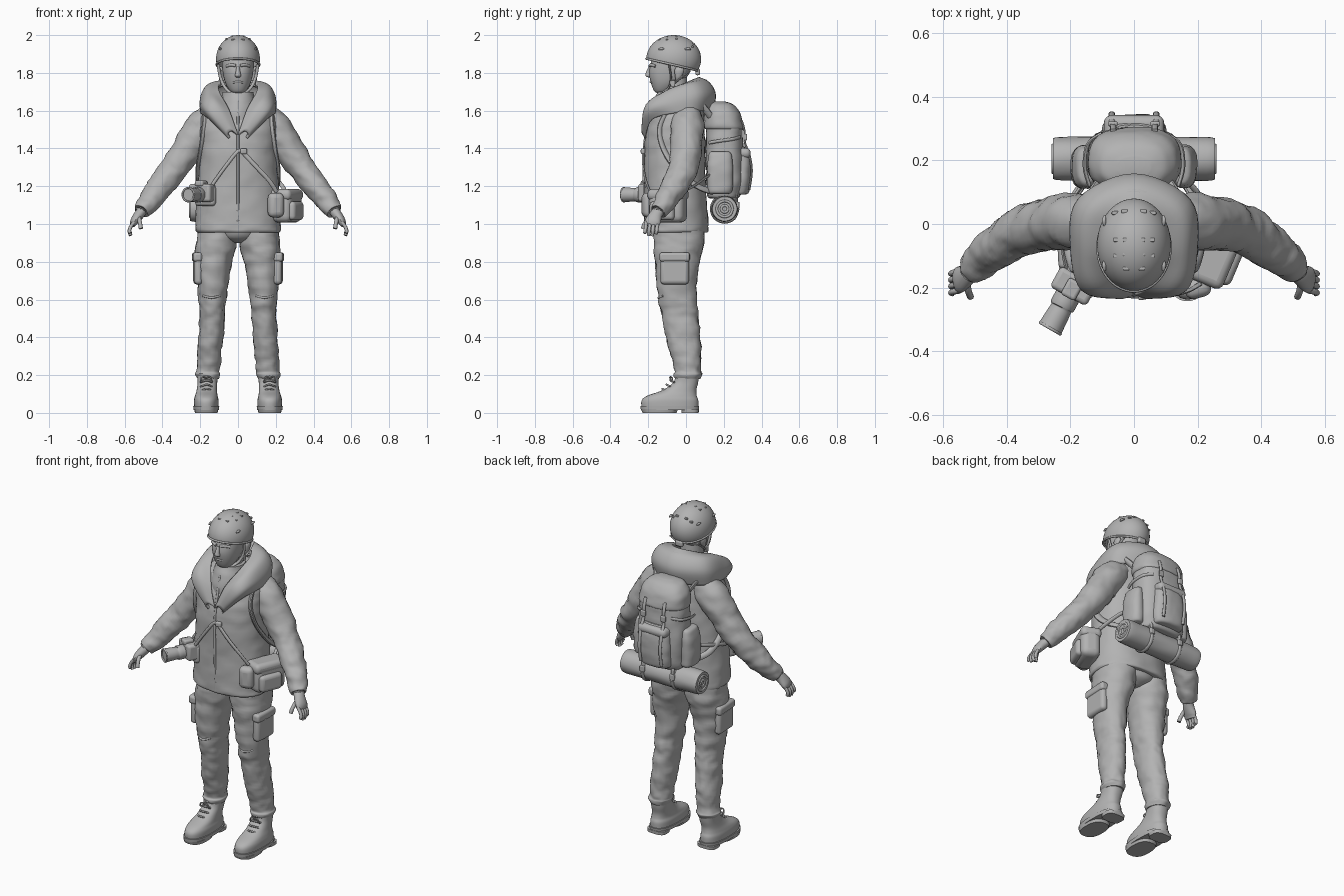
import bpy, bmesh, math
from mathutils import Vector, Matrix, noise

grey = bpy.data.materials.new("plain_grey")
grey.diffuse_color = (0.45, 0.45, 0.45, 1)


def finish(name, bm):
    bmesh.ops.recalc_face_normals(bm, faces=bm.faces)
    me = bpy.data.meshes.new(name)
    bm.to_mesh(me)
    bm.free()
    me.materials.append(grey)
    ob = bpy.data.objects.new(name, me)
    bpy.context.collection.objects.link(ob)
    return ob


def smooth_path(pts, steps):
    """Catmull-Rom through tuples of any length."""
    out = []
    for i in range(len(pts) - 1):
        p = [pts[max(i - 1, 0)], pts[i], pts[i + 1], pts[min(i + 2, len(pts) - 1)]]
        for k in range(steps):
            t = k / steps
            out.append([0.5 * (2 * b + (c - a) * t + (2 * a - 5 * b + 4 * c - d) * t * t
                        + (3 * b - a - 3 * c + d) * t ** 3) for a, b, c, d in zip(*p)])
    return out + [list(pts[-1])]


def loft(name, rings, power=2, sides=32, steps=6, along=False, folds=0, s=1):
    """Skin rings (x, y, z, rx, ry); level rings, or square to the path if along."""
    rows = smooth_path(rings, steps)
    cen = [Vector((s * r[0], r[1], r[2])) for r in rows]
    bm, grid, u = bmesh.new(), [], None
    for i, r in enumerate(rows):
        U, V = Vector((1, 0, 0)), Vector((0, 1, 0))
        if along:
            t = (cen[min(i + 1, len(cen) - 1)] - cen[max(i - 1, 0)]).normalized()
            if u is None:
                u = t.cross(V if abs(t.y) < 0.9 else U)
            u = (u - t * u.dot(t)).normalized()
            U, V = u, u.cross(t)
        ring = []
        for k in range(sides):
            a = 2 * math.pi * k / sides
            c, q = math.cos(a), math.sin(a)
            n = (abs(c) ** power + abs(q) ** power) ** (-1 / power)
            off = U * (c * n * max(r[3], 0.001)) + V * (q * n * max(r[4], 0.001))
            p = cen[i] + off
            if folds:
                f = noise.noise(Vector((p.x * 9, p.y * 9, p.z * 20))) + 0.5 * noise.noise(p * 35)
                p += off.normalized() * folds * f
            ring.append(bm.verts.new(p))
        grid.append(ring)
    for a, b in zip(grid, grid[1:]):
        for k in range(sides):
            bm.faces.new((a[k], a[(k + 1) % sides], b[(k + 1) % sides], b[k]))
    bm.faces.new(grid[0])
    bm.faces.new(grid[-1])
    return finish(name, bm)


def tube(name, pts, r, r2=None, s=1):
    return loft(name, [(*p, r, r2 or r) for p in pts], sides=10, steps=6, along=True, s=s)


def sheet(name, curves, thick, closed=False):
    """Surface through several curves, thickened."""
    bm = bmesh.new()
    g = [[bm.verts.new(p) for p in c] for c in curves]
    for a, b in zip(g, g[1:]):
        for k in range(len(a) if closed else len(a) - 1):
            j = (k + 1) % len(a)
            bm.faces.new((a[k], a[j], b[j], b[k]))
    bmesh.ops.remove_doubles(bm, verts=bm.verts, dist=1e-5)
    ob = finish(name, bm)
    m = ob.modifiers.new("thick", 'SOLIDIFY')
    m.thickness = thick
    return ob


def box(name, at, size, rz=0, bevel=0.02, rx=0):
    bm = bmesh.new()
    bmesh.ops.create_cube(bm, size=1)
    rot = Matrix.Rotation(rz, 4, 'Z') @ Matrix.Rotation(rx, 4, 'X')
    bm.transform(Matrix.Translation(at) @ rot @ Matrix.Diagonal((*size, 1)))
    ob = finish(name, bm)
    m = ob.modifiers.new("round", 'BEVEL')
    m.width, m.segments = min(bevel, min(size) * 0.45), 4
    return ob


# --- head, neck and face
loft("head", [(0, -.13, 1.692, .015, .015), (0, -.125, 1.702, .04, .042), (0, -.105, 1.745, .066, .08),
              (0, -.088, 1.80, .08, .107), (0, -.075, 1.86, .085, .11), (0, -.07, 1.92, .08, .1)], 2.2)
loft("neck", [(0, -.05, 1.56, .065, .065), (0, -.06, 1.78, .06, .065)])
loft("nose", [(0, -.185, 1.835, .008, .012), (0, -.197, 1.80, .013, .016), (0, -.197, 1.783, .017, .016),
              (0, -.19, 1.775, .006, .006)], sides=12)
tube("mouth", [(-.025, -.178, 1.75), (0, -.187, 1.752), (.025, -.178, 1.75)], .006)
for s in (1, -1):
    tube("brow", [(.012, -.191, 1.838), (.035, -.182, 1.842), (.06, -.16, 1.835)], .008, s=s)
    loft("ear", [(.083, -.045, 1.76, .006, .01), (.088, -.04, 1.78, .012, .018), (.09, -.035, 1.815, .014, .026),
                 (.088, -.035, 1.835, .006, .014)], sides=14, s=s)

# --- helmet with lower back rim, slots and chin straps
curves = []
for i in range(25):
    row = []
    for k in range(48):
        a = 2 * math.pi * k / 48
        lim = math.radians(104 + 15 * math.sin(a))
        t = lim * i / 24
        row.append((.116 * math.sin(t) * math.cos(a), -.065 + .145 * math.sin(t) * math.sin(a),
                    1.873 + .127 * math.cos(t)))
    curves.append(row)
sheet("helmet", curves, .012, True)
tube("helmet_rim", curves[-1] + curves[-1][:1], .006)
for s in (1, -1):
    for x, y, z in ((.025, -.05, 1.996), (.055, -.05, 1.985), (.025, -.095, 1.992), (.055, -.1, 1.979),
                    (.025, -.14, 1.979), (.03, .04, 1.958), (.06, .035, 1.943)):
        box("helmet_slot", (s * x, y, z - .004), (.02, .012, .01), bevel=.003)
    for y in (-.13, -.06, .01):
        loft("side_vent", [(.092, y - .016, 1.925, .004, .004), (.094, y, 1.928, .007, .007),
                           (.092, y + .016, 1.925, .004, .004)], sides=10, along=True, s=s)
    tube("chin_strap", [(.105, -.09, 1.845), (.094, -.08, 1.78), (.07, -.09, 1.725), (.035, -.125, 1.695),
                        (0, -.14, 1.689)], .008, .005, s)
    tube("rear_strap", [(.09, .02, 1.81), (.093, -.03, 1.77), (.08, -.075, 1.735)], .008, .005, s)
    box("strap_buckle", (s * .088, -.07, 1.745), (.014, .025, .035), bevel=.004)
box("helmet_dial", (0, .062, 1.805), (.05, .025, .035), bevel=.01)

# --- jacket body, inner collar and hood
loft("jacket", [(0, -.05, .955, .205, .15), (0, -.05, .96, .222, .168), (0, -.052, 1.0, .224, .17),
                (0, -.058, 1.2, .214, .162), (0, -.06, 1.4, .2, .162), (0, -.052, 1.53, .2, .148),
                (0, -.035, 1.62, .17, .125), (0, -.03, 1.68, .1, .09)], 2.3, 56, 8, folds=.006)
loft("inner_collar", [(0, -.08, 1.46, .1, .115), (0, -.08, 1.58, .1, .112), (0, -.075, 1.65, .09, .098),
                      (0, -.07, 1.70, .08, .082)], folds=.004)
tube("zip_placket", [(0, -.214, .97), (0, -.222, 1.2), (0, -.222, 1.4), (0, -.2, 1.53), (0, -.17, 1.65)], .007)
half = (((.006, -.212, 1.47), (.05, -.185, 1.59), (.1, -.1, 1.69), (.09, .0, 1.735), (0, .065, 1.765)),
        ((.035, -.222, 1.49), (.115, -.2, 1.625), (.155, -.1, 1.69), (.14, .04, 1.735), (0, .115, 1.74)),
        ((.05, -.22, 1.48), (.155, -.2, 1.60), (.185, -.08, 1.645), (.165, .07, 1.68), (0, .145, 1.68)),
        ((.04, -.212, 1.46), (.14, -.175, 1.56), (.185, -.05, 1.59), (.16, .06, 1.60), (0, .125, 1.60)))
rows = [smooth_path(list(h) + [(-x, y, z) for x, y, z in reversed(h[:-1])], 6) for h in half]
columns = [smooth_path(c, 5) for c in zip(*rows)]
sheet("hood", list(zip(*columns)), -.014)
tube("hood_fold", [(-.13, -.02, 1.7), (-.1, .06, 1.735), (0, .1, 1.752), (.1, .06, 1.735), (.13, -.02, 1.7)], .014)

# --- sleeves, hands, trousers and boots
loft("trouser_seat", [(0, -.035, .9, .04, .07), (0, -.035, .93, .12, .125), (0, -.04, 1.0, .2, .14)], folds=.004)
for s in (1, -1):
    loft("sleeve", [(.1, .005, 1.575, .07, .07), (.185, .008, 1.515, .09, .088), (.265, .0, 1.40, .082, .082),
                    (.345, -.02, 1.285, .074, .076), (.41, -.06, 1.2, .068, .07), (.465, -.1, 1.13, .06, .06),
                    (.505, -.14, 1.07, .047, .047), (.508, -.143, 1.066, .036, .036)],
         sides=32, steps=8, along=True, folds=.009, s=s)
    loft("palm", [(.50, -.135, 1.08, .026, .03), (.523, -.158, 1.05, .027, .034), (.548, -.175, 1.015, .022, .042),
                  (.558, -.18, .99, .012, .036)], sides=16, along=True, s=s)
    for k in range(4):
        y, low = -.21 + .02 * k, (.955, .94, .938, .95)[k]
        tube("finger", [(.55, y, 1.01), (.568, y - .003, .985), (.575, y - .006, .962), (.568, y - .008, low)],
             .0095, s=s)
    tube("thumb", [(.525, -.175, 1.045), (.522, -.205, 1.02), (.517, -.222, .995), (.514, -.228, .975)], .011, s=s)

    loft("trouser_leg", [(.11, -.035, 1.0, .1, .125), (.115, -.036, .9, .108, .133), (.13, -.048, .77, .094, .113),
                         (.135, -.044, .6, .073, .1), (.138, -.03, .5, .066, .095), (.148, -.008, .35, .065, .086),
                         (.158, .01, .23, .061, .07), (.16, .01, .205, .066, .074), (.16, .01, .18, .058, .064)],
         2.1, 36, 9, folds=.009, s=s)
    box("cargo_pocket", (s * .212, -.06, .755), (.045, .15, .15), s * -.05, .02)
    box("pocket_flap", (s * .216, -.06, .825), (.05, .16, .05), s * -.05, .015)
    tube("knee_seam", [(.095, -.125, .62), (.14, -.146, .61), (.185, -.12, .62)], .006, s=s)

    x = .168
    loft("boot", [(x, -.085, .025, .064, .15), (x, -.085, .065, .065, .15), (x, -.075, .09, .06, .132),
                  (x - .003, -.035, .12, .054, .09), (x - .006, -.002, .16, .052, .066),
                  (x - .006, .008, .205, .056, .062)], 2.4, 36, s=s)
    loft("boot_sole", [(x, -.086, .016, .067, .153), (x, -.086, .036, .069, .156)], 2.6, 36, 1, s=s)
    loft("heel_tread", [(x, .022, 0, .058, .045), (x, .022, .02, .06, .047)], 3.5, 24, 1, s=s)
    loft("sole_tread", [(x, -.14, 0, .06, .09), (x, -.14, .02, .064, .098)], 2.6, 28, 1, s=s)
    for k in range(5):
        z, y = .1 + .022 * k, -.15 + .021 * k
        tube("boot_lace", [(x - .03, y + .025, z - .004), (x - .003, y + .004, z + .006), (x + .03, y + .025, z - .004)],
             .005, s=s)
    for d in (-1, 1):
        tube("lace_loop", [(x, -.072, .185), (x + d * .02, -.085, .19), (x + d * .03, -.078, .165),
                           (x, -.072, .185)], .004, s=s)

# --- backpack
loft("backpack", [(0, .2, 1.135, .1, .06), (0, .202, 1.15, .135, .088), (0, .205, 1.25, .15, .098),
                  (0, .203, 1.42, .148, .098), (0, .2, 1.53, .138, .094), (0, .195, 1.56, .128, .086)], 2.8, 40,
     folds=.006)
loft("backpack_lid", [(0, .2, 1.50, .136, .092), (0, .2, 1.515, .146, .104), (0, .195, 1.58, .138, .095),
                      (0, .185, 1.63, .105, .07), (0, .18, 1.648, .05, .03)], 2.6, 40, folds=.005)
loft("front_pocket", [(0, .275, 1.155, .07, .03), (0, .28, 1.17, .095, .052), (0, .285, 1.26, .1, .06),
                      (0, .283, 1.36, .092, .058), (0, .275, 1.41, .07, .035)], 2.8, 32, folds=.005)
box("front_pocket_flap", (0, .292, 1.375), (.19, .1, .055), bevel=.025)
tube("grab_loop", [(-.03, .13, 1.63), (-.02, .12, 1.66), (.02, .12, 1.66), (.03, .13, 1.63)], .006)
for s in (1, -1):
    loft("side_pocket", [(.15, .18, 1.16, .03, .05), (.155, .18, 1.18, .042, .066), (.155, .18, 1.3, .042, .068),
                         (.15, .18, 1.37, .032, .06), (.145, .18, 1.385, .015, .04)], 2.6, 24, folds=.004, s=s)
    tube("lid_strap", [(.065, .294, 1.55), (.066, .308, 1.5), (.068, .312, 1.43), (.07, .335, 1.37),
                       (.07, .348, 1.28), (.07, .335, 1.18)], .01, .006, s)
    tube("side_strap", [(.1, .285, 1.46), (.145, .25, 1.45), (.155, .18, 1.44), (.14, .12, 1.43)], .009, .006, s)
    box("strap_clip", (s * .067, .315, 1.46), (.03, .016, .035), bevel=.005)
    tube("shoulder_strap", [(.11, .13, 1.57), (.15, .06, 1.64), (.168, -.06, 1.625), (.178, -.135, 1.52),
                            (.195, -.12, 1.4), (.212, -.04, 1.28), (.2, .06, 1.2), (.15, .14, 1.17)], .011, .018, s)

# --- bedroll with straps
loft("bedroll", [(x, .205, 1.08, r, r) for x, r in ((-.252, .055), (-.246, .067), (-.15, .07), (0, .069),
                 (.15, .07), (.246, .067), (.252, .055))], 2, 32, 4, along=True, folds=.003)
for s in (1, -1):
    for r in (.018, .042):
        tube("bedroll_end_coil", [(.253, .205 + r * math.cos(a * .7854), 1.08 + r * math.sin(a * .7854))
                                  for a in range(9)], .007, s=s)
    tube("bedroll_strap", [(.1, .205 + .073 * math.cos(a * .7854), 1.08 + .073 * math.sin(a * .7854))
                           for a in range(9)], .011, .006, s)
    tube("bedroll_hanger", [(.1, .25, 1.2), (.1, .268, 1.15), (.1, .27, 1.11)], .01, .006, s)
    box("bedroll_clip", (s * .1, .275, 1.1), (.03, .016, .035), bevel=.005)

# --- hip bag on the left side
box("hip_bag", (.258, -.095, 1.09), (.11, .195, .165), -.4, .035)
box("hip_bag_lid", (.258, -.095, 1.155), (.118, .203, .06), -.4, .025)
box("hip_bag_pocket", (.303, -.125, 1.07), (.05, .14, .10), -.4, .022)
box("hip_bag_front_pouch", (.2, -.2, 1.1), (.085, .065, .13), .25, .028)
tube("hip_bag_strap", [(.03, -.226, 1.375), (.1, -.225, 1.3), (.165, -.212, 1.23), (.205, -.19, 1.17)], .011, .006)
tube("hip_bag_rear_strap", [(.25, -.02, 1.17), (.235, .04, 1.2), (.19, .11, 1.25), (.15, .15, 1.27)], .011, .006)

# --- camera on the right side
box("camera_body", (-.19, -.195, 1.165), (.13, .075, .095), -.5, .015)
box("camera_viewfinder", (-.195, -.205, 1.215), (.05, .06, .03), -.5, .01)
loft("camera_lens", [(-.2, -.21, 1.155, .04, .04), (-.225, -.257, 1.155, .04, .04), (-.228, -.263, 1.155, .034, .034),
                     (-.238, -.282, 1.155, .036, .036), (-.262, -.325, 1.155, .039, .039)], along=True, steps=3)
tube("lens_hood_rim", [(-.263 + .036 * .87 * math.cos(a * .7854), -.328 - .036 * .5 * math.cos(a * .7854),
                        1.155 + .036 * math.sin(a * .7854)) for a in range(9)], .005)
box("camera_holster", (-.165, -.165, 1.15), (.12, .07, .11), -.5, .02)
tube("camera_strap", [(-.135, -.215, 1.21), (-.07, -.224, 1.3), (0, -.228, 1.385), (.03, -.228, 1.375)], .009, .006)
tube("camera_rear_strap", [(-.21, -.15, 1.19), (-.224, -.06, 1.21), (-.2, .06, 1.24), (-.15, .14, 1.26)], .011, .006)
box("strap_toggle", (.03, -.228, 1.385), (.035, .02, .03), .2, .008)

# smooth shading with sharp edges kept
for ob in bpy.context.collection.objects:
    ob.select_set(True)
    bpy.context.view_layer.objects.active = ob
bpy.ops.object.shade_smooth_by_angle(angle=math.radians(40))
